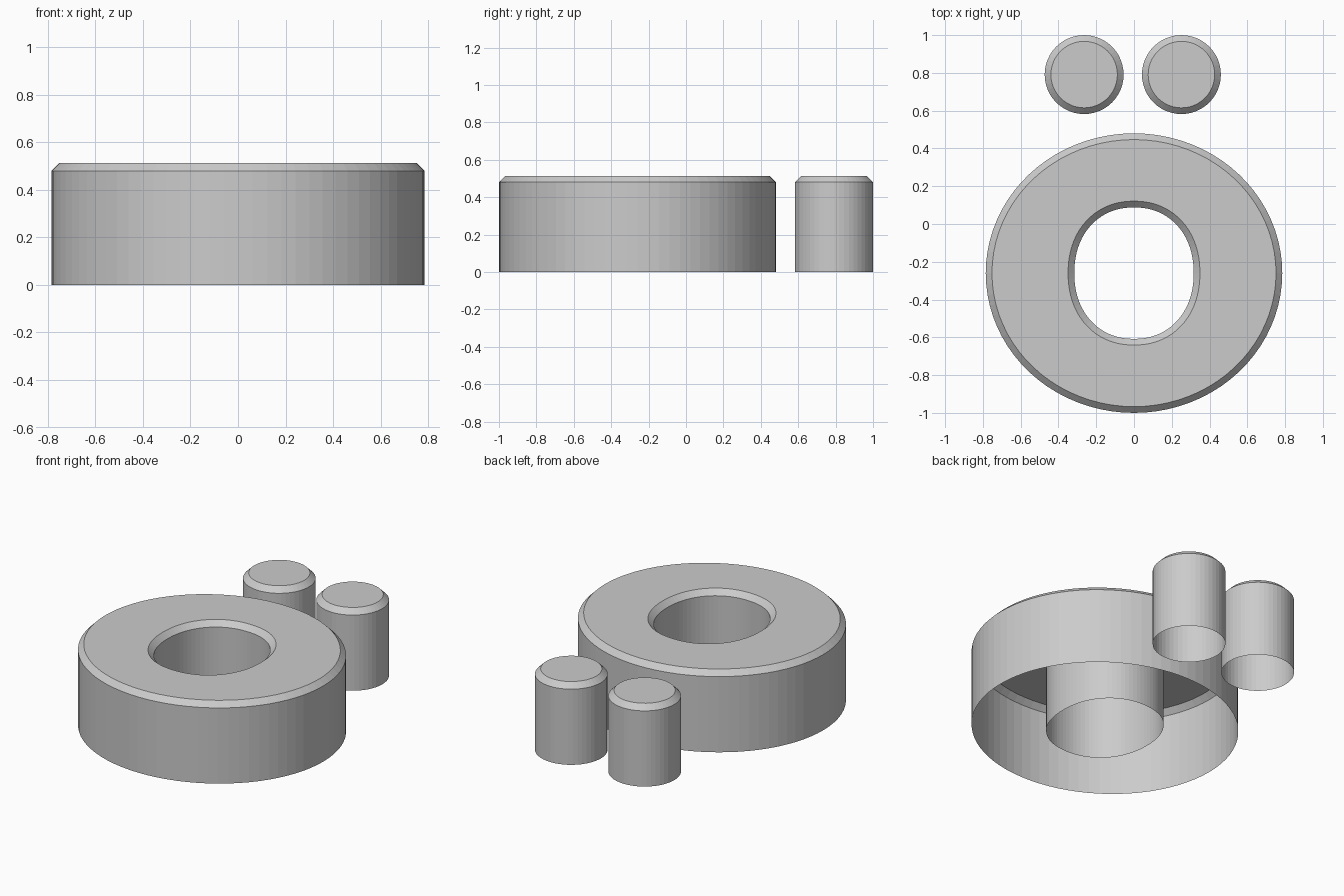
import bpy
import bmesh
from math import cos, sin, tau

cube = bpy.data.objects.get("Cube")
if cube:
    bpy.data.objects.remove(cube)

HEIGHT = 0.513
BEVEL = 0.033
SHOULDER = HEIGHT - BEVEL

grey = bpy.data.materials.new("plain grey")
grey.use_nodes = True
grey.diffuse_color = (0.6, 0.6, 0.6, 1)
grey.node_tree.nodes["Principled BSDF"].inputs["Base Color"].default_value = (0.6, 0.6, 0.6, 1)


def oval(bm, rx, ry, z, power, count):
    """One closed loop of vertices on a slightly squared oval."""
    ring = []
    for i in range(count):
        c, s = cos(tau * i / count), sin(tau * i / count)
        k = (abs(c) ** power + abs(s) ** power) ** (-1 / power)
        ring.append(bm.verts.new((rx * c * k, ry * s * k, z)))
    return ring


def loft(name, sections, location, count, cap=False):
    """Skin the sections in order; the underside stays open."""
    bm = bmesh.new()
    rings = [oval(bm, *section, count) for section in sections]
    for a, b in zip(rings, rings[1:]):
        for i in range(count):
            j = (i + 1) % count
            bm.faces.new((a[i], a[j], b[j], b[i]))
    if cap:
        bm.faces.new(rings[-1])
    mesh = bpy.data.meshes.new(name)
    bm.to_mesh(mesh)
    bm.free()
    mesh.materials.append(grey)
    obj = bpy.data.objects.new(name, mesh)
    obj.location = location
    bpy.context.collection.objects.link(obj)
    return obj


def wall(rx, ry, power, inset):
    """Straight side followed by a chamfer to the top."""
    return [(rx, ry, 0, power), (rx, ry, SHOULDER, power),
            (rx + inset, ry + inset, HEIGHT, power)]


# Large hollow ring: outer wall up, flat top, hole wall down
outer = wall(0.785, 0.74, 2.0, -BEVEL)
hole = wall(0.316, 0.348, 2.15, BEVEL)
loft("oval_ring", outer + hole[::-1], (0, -0.26, 0), 80)

# Two hollow round posts behind the ring
for side, x in (("right", -0.264), ("left", 0.251)):
    loft(side + "_post", wall(0.209, 0.209, 2.0, -BEVEL), (x, 0.791, 0), 48, cap=True)
